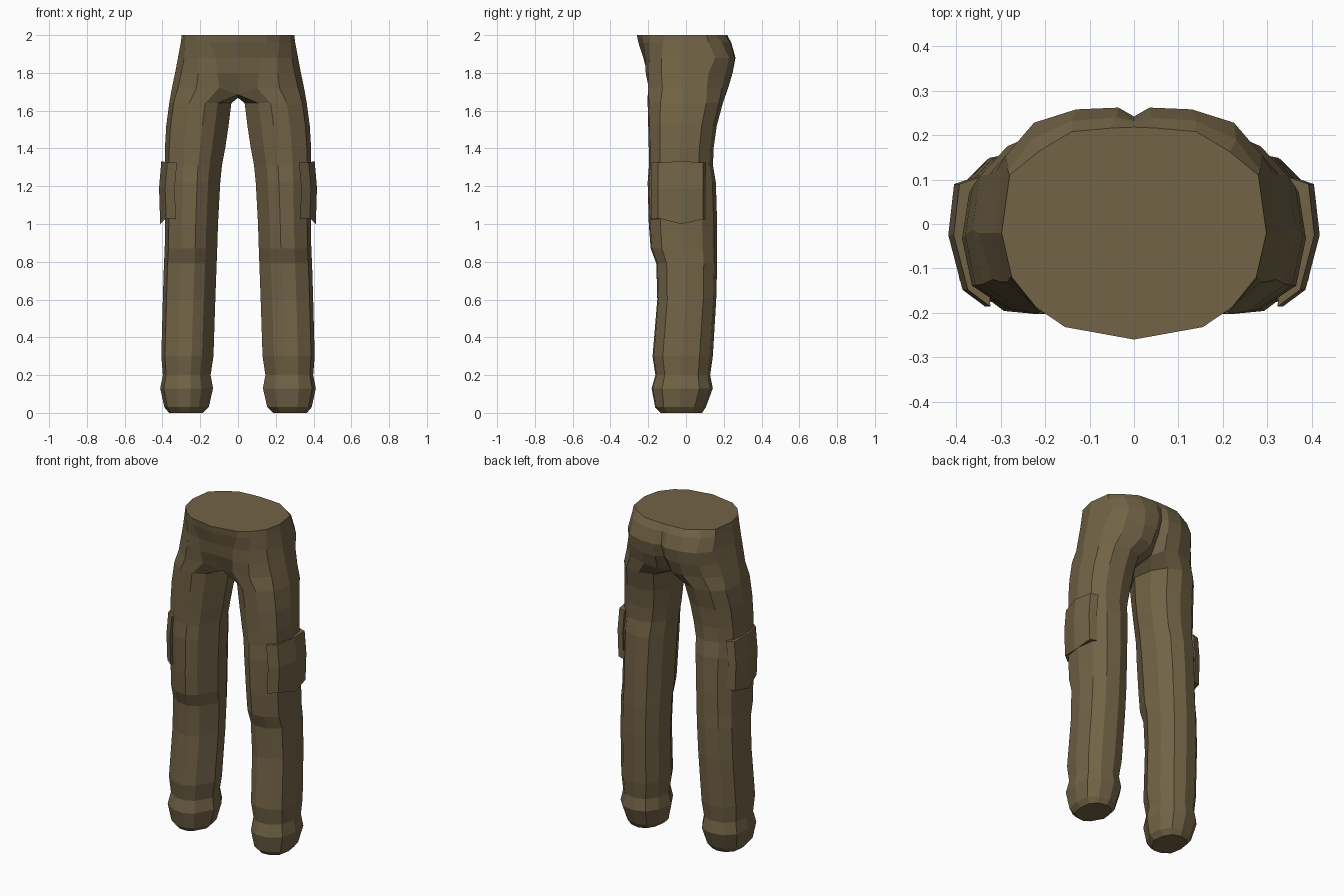
import bpy, bmesh

fabric = bpy.data.materials.new("olive_brown_fabric")
fabric.diffuse_color = (0.168, 0.125, 0.062, 1)


def finish(name, bm):
    """Turn a right-half bmesh into a mirrored, flat-shaded object."""
    bmesh.ops.recalc_face_normals(bm, faces=bm.faces)
    mesh = bpy.data.meshes.new(name)
    bm.to_mesh(mesh)
    bm.free()
    mesh.materials.append(fabric)
    ob = bpy.data.objects.new(name, mesh)
    bpy.context.collection.objects.link(ob)
    mod = ob.modifiers.new("mirror", 'MIRROR')
    mod.use_clip = True
    mod.merge_threshold = 0.001
    return ob


def bridge(bm, a, b, closed):
    n = len(a)
    for i in range(n if closed else n - 1):
        j = (i + 1) % n
        bm.faces.new((a[i], a[j], b[j], b[i]))


# Leg cross-section, as (inner to outer, front to back) fractions
SECTION = [(.22, .10), (.42, 0), (.68, .02), (.93, .17), (1, .48), (.95, .78),
           (.76, .95), (.47, 1), (.22, .93), (.06, .72), (0, .42)]

# Leg levels: z, inner x, outer x, front y, back y
LEG = [(0, .185, .365, -.135, .085), (.03, .155, .39, -.163, .105),
       (.13, .132, .412, -.182, .142), (.20, .145, .398, -.162, .128),
       (.30, .13, .406, -.177, .142), (.60, .12, .398, -.152, .16),
       (.79, .113, .392, -.157, .165), (.87, .11, .388, -.187, .165),
       (1.0, .106, .386, -.197, .165), (1.22, .094, .386, -.203, .158),
       (1.31, .085, .386, -.196, .143), (1.40, .068, .387, -.197, .146),
       (1.52, .05, .38, -.20, .163), (1.64, .035, .364, -.203, .195)]

# Hip levels, from front centre round the side to back centre
HIPS = [
    (1.72, [(0, -.15), (.10, -.197), (.22, -.202), (.318, -.125), (.35, -.02),
            (.328, .11), (.25, .19), (.135, .223), (.05, .21), (0, .15)]),
    (1.80, [(0, -.205), (.11, -.213), (.21, -.197), (.30, -.13), (.333, -.02),
            (.31, .12), (.238, .21), (.13, .247), (.04, .245), (0, .215)]),
    (1.88, [(0, -.226), (.12, -.216), (.21, -.195), (.285, -.13), (.318, -.02),
            (.288, .155), (.225, .228), (.13, .258), (.035, .262), (0, .242)]),
    (1.96, [(0, -.252), (.15, -.228), (.22, -.192), (.28, -.12), (.303, -.02),
            (.284, .12), (.23, .19), (.14, .232), (.04, .24), (0, .232)]),
    (2.0, [(0, -.26), (.155, -.232), (.22, -.188), (.275, -.12), (.298, -.02),
           (.28, .11), (.215, .163), (.14, .208), (.05, .216), (0, .218)])]

# Trousers: legs, crotch and hips
bm = bmesh.new()
rings = []
for z, xi, xo, yf, yb in LEG:
    rings.append([bm.verts.new((xi + u * (xo - xi), yf + v * (yb - yf), z))
                  for u, v in SECTION])
for a, b in zip(rings, rings[1:]):
    bridge(bm, a, b, True)
bm.faces.new(rings[0])

arcs = []
for z, pts in HIPS:
    arcs.append([bm.verts.new((x, y, z)) for x, y in pts])
# The lowest arc dips to the crotch at its two ends
arcs[0][0].co.z = 1.685
arcs[0][-1].co.z = 1.69
arcs[0][-2].co.z = 1.71
crotch = bm.verts.new((0, -.01, 1.668))
bridge(bm, rings[-1], arcs[0] + [crotch], True)
for a, b in zip(arcs, arcs[1:]):
    bridge(bm, a, b, False)
bm.faces.new(arcs[-1])
finish("trousers", bm)

# Cargo pockets wrapping the outer thighs, with a V-shaped lower edge
bm = bmesh.new()
OUTER = [(.335, -.186, 1.025), (.386, -.148, 1.03), (.418, -.025, 1.0),
         (.405, .09, 1.025), (.36, .105, 1.025)]
low, mid, top = [], [], []
for x, y, z in OUTER:
    low.append(bm.verts.new((x - .006, y, z)))
    mid.append(bm.verts.new((x, y, 1.19)))
    top.append(bm.verts.new((x - .012, y, 1.325 + (.008 if y == -.025 else 0))))
for ring, z in ((low, 1.025), (mid, 1.19), (top, 1.325)):
    ring.append(bm.verts.new((.335, -.03, z)))
bridge(bm, low, mid, True)
bridge(bm, mid, top, True)
bm.faces.new(low)
bm.faces.new(top)
finish("cargo_pockets", bm)
